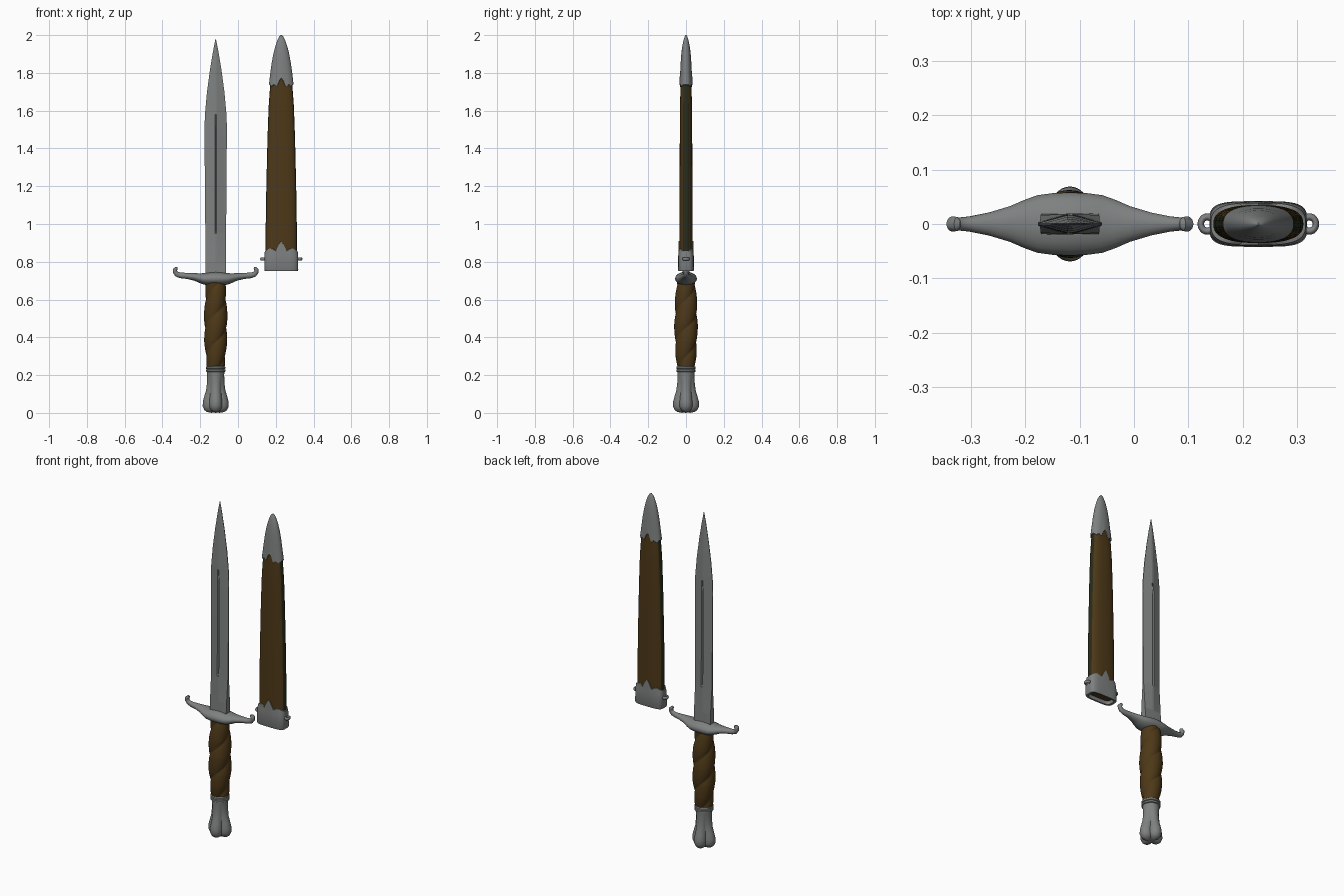
import bpy, bmesh
from math import sin, cos, pi, tau, atan2

cube = bpy.data.objects.get("Cube")
if cube:
    bpy.data.objects.remove(cube, do_unlink=True)

DAGGER_X, SHEATH_X = -0.118, 0.229


def material(name, rgb, rough=0.5):
    m = bpy.data.materials.new(name)
    m.use_nodes = True
    m.diffuse_color = (*rgb, 1)
    bsdf = next(n for n in m.node_tree.nodes if n.type == 'BSDF_PRINCIPLED')
    bsdf.inputs["Base Color"].default_value = (*rgb, 1)
    bsdf.inputs["Roughness"].default_value = rough
    return m


STEEL = material("steel grey", (0.21, 0.22, 0.22))
LEATHER = material("brown leather", (0.075, 0.04, 0.009))
DARK = material("dark edge leather", (0.022, 0.024, 0.009))


def loft(name, rings, mats, x=0.0, angle=35, caps=(True, True)):
    """Skin a list of closed rings of equal point count."""
    bm = bmesh.new()
    rows = [[bm.verts.new(p) for p in ring] for ring in rings]
    n = len(rows[0])
    for a, b in zip(rows, rows[1:]):
        for j in range(n):
            k = (j + 1) % n
            bm.faces.new((a[j], a[k], b[k], b[j]))
    for row, wanted in ((rows[0], caps[0]), (rows[-1], caps[1])):
        if wanted:
            bm.faces.new(row)
    bmesh.ops.recalc_face_normals(bm, faces=bm.faces)
    me = bpy.data.meshes.new(name)
    bm.to_mesh(me)
    bm.free()
    ob = bpy.data.objects.new(name, me)
    bpy.context.collection.objects.link(ob)
    ob.location.x = x
    for m in mats:
        me.materials.append(m)
    finish(ob, angle)
    return ob


def finish(ob, angle):
    bpy.ops.object.select_all(action='DESELECT')
    ob.select_set(True)
    bpy.context.view_layer.objects.active = ob
    bpy.ops.object.shade_smooth_by_angle(angle=angle * pi / 180)


def power(v, e):
    return abs(v) ** e * (1 if v >= 0 else -1)


def oval(rx, ry, z, square=2.0, n=48, edge=None):
    """Superellipse ring; edge(u) lifts z by the sideways position u."""
    ring = []
    for j in range(n):
        c, s = cos(tau * j / n), sin(tau * j / n)
        u = power(c, 2 / square)
        ring.append((rx * u, ry * power(s, 2 / square), z + (edge(u) if edge else 0)))
    return ring


def interp(table, z):
    for a, b in zip(table, table[1:]):
        if z <= b[0]:
            t = (z - a[0]) / (b[0] - a[0])
            t = max(t, 0)
            return [p + (q - p) * t for p, q in zip(a[1:], b[1:])]
    return list(table[-1][1:])


# Blade: squared root, diamond section, narrow fuller on both faces
def blade_ring(z, w, t, edge, groove):
    g = min(0.005, w * 0.2)
    half = [(w, -edge), (w, edge), (g, t), (0, t - groove), (-g, t)]
    return [(x, y, z) for x, y in half] + [(-w, edge, z), (-w, -edge, z)] + \
           [(-g, -t, z), (0, -t + groove, z), (g, -t, z)]


blade = [(0.72, .053, .019, .019, 0), (0.80, .054, .019, .016, 0),
         (0.95, .055, .019, .005, 0), (0.96, .055, .019, .005, .008),
         (1.30, .058, .018, .003, .008), (1.52, .059, .017, .002, .008),
         (1.58, .057, .016, .002, 0), (1.70, .046, .013, .002, 0),
         (1.82, .030, .009, .001, 0), (1.92, .013, .005, .001, 0),
         (1.98, .001, .001, .0005, 0)]
loft("blade", [blade_ring(*b) for b in blade], [STEEL], DAGGER_X, 8)

# Crossguard: oval sections swept along an arm, mirrored, tips curled upward
arm = [(0, .711, .058, .036), (.03, .710, .057, .035), (.06, .710, .053, .031),
       (.085, .714, .044, .025), (.11, .720, .033, .020), (.15, .725, .021, .016),
       (.185, .728, .014, .015), (.205, .734, .012, .014), (.215, .746, .012, .012),
       (.216, .757, .014, .012), (.208, .766, .013, .009), (.202, .767, .006, .004)]
path = [(-x, z, a, b) for x, z, a, b in reversed(arm[1:])] + arm
rings = []
for i, (x, z, ry, rz) in enumerate(path):
    p, q = path[max(i - 1, 0)], path[min(i + 1, len(path) - 1)]
    ang = atan2(q[1] - p[1], q[0] - p[0])
    rings.append([(x - sin(ang) * rz * sin(tau * j / 20), ry * cos(tau * j / 20),
                   z + cos(ang) * rz * sin(tau * j / 20)) for j in range(20)])
loft("crossguard", rings, [STEEL], DAGGER_X, 50)

# Grip: two-start twisted rope handle
grip_radius = [(0.235, .047), (0.30, .055), (0.38, .061), (0.48, .063),
               (0.58, .060), (0.65, .055), (0.70, .051)]
rings = []
for i in range(111):
    z = 0.235 + 0.455 * i / 110
    r0 = interp(grip_radius, z)[0]
    ring = []
    for j in range(48):
        a = tau * j / 48
        r = r0 - 0.010 * (1 - abs(sin(a - pi * z / 0.15)) ** 0.6)
        ring.append((r * cos(a), r * sin(a), z))
    rings.append(ring)
loft("twisted_grip", rings, [LEATHER], DAGGER_X, 60)

# Pommel: flared, four lobes that deepen toward the foot
pommel = [(0.0, .020, .1), (.005, .046, .22), (.015, .060, .28), (.035, .069, .30),
          (.06, .068, .30), (.09, .060, .28), (.12, .051, .22), (.16, .046, .12),
          (.20, .045, .04), (.225, .046, 0)]
rings = []
for z, r0, depth in pommel:
    ring = []
    for j in range(64):
        a = tau * j / 64
        r = r0 * (1 - depth * (1 - abs(cos(2 * a))))
        lift = 0.010 * (1 - abs(cos(2 * a))) if z < .03 else 0
        ring.append((r * cos(a), r * sin(a), z + lift))
    rings.append(ring)
loft("pommel", rings, [STEEL], DAGGER_X, 50)
for k, z in enumerate((0.224, 0.239)):
    collar = [oval(r, r, z + d) for d, r in
              ((-.008, .046), (-.005, .051), (.004, .051), (.008, .046))]
    loft(f"pommel_ring_{k + 1}", collar, [STEEL], DAGGER_X, 40)

# Sheath body: leather with dark edge strips on both narrow sides
body = [(0.77, .083, .035), (0.95, .083, .035), (1.20, .079, .034),
        (1.45, .073, .033), (1.62, .067, .032), (1.80, .054, .027)]
rings = [oval(*interp(body, 0.77 + 1.03 * i / 30), 0.77 + 1.03 * i / 30, 2.5)
         for i in range(31)]
sheath = loft("sheath_body", rings, [LEATHER, DARK], SHEATH_X, 50)
for f in sheath.data.polygons:
    f.material_index = int(abs(f.normal.x) > 0.8)


# Sheath tip: rounded cap, with its lower rim notched at the centre
def tip_edge(u):
    return 0.045 * max(0, 1 - abs(u) / 0.3) + 0.012 * abs(sin(u * 2.5 * pi))


tip = [(1.80, .058, .031), (1.85, .051, .0285), (1.90, .042, .025),
       (1.94, .032, .020), (1.97, .022, .014), (1.99, .012, .008), (2.0, .002, .002)]
rings = [oval(.062, .031, 1.725, 2.5, 96, tip_edge),
         oval(.065, .034, 1.727, 2.4, 96, tip_edge)]
rings += [oval(rx, ry, z, 2.1, 96) for z, rx, ry in tip]
loft("sheath_tip", rings, [STEEL], SHEATH_X, 50, (False, True))


# Sheath throat: squarish collar with a scalloped, peaked upper rim
def throat_edge(u):
    peak = 0.040 * max(0, 1 - abs(u) / 0.35)
    return peak + 0.014 * abs(cos(u * 1.5 * pi))


rings = [oval(.070, .027, .775, 4, 96), oval(.074, .031, .751, 4, 96),
         oval(.087, .039, .750, 4, 96), oval(.090, .042, .757, 4, 96),
         oval(.089, .041, .835, 3.6, 96), oval(.087, .039, .856, 3, 96, throat_edge),
         oval(.081, .033, .858, 2.6, 96, throat_edge)]
loft("sheath_throat", rings, [STEEL], SHEATH_X, 40, (False, False))

# Carry loops on both sides of the throat
for side, label in ((1, "left"), (-1, "right")):
    bpy.ops.mesh.primitive_torus_add(
        major_radius=0.012, minor_radius=0.006, major_segments=24, minor_segments=10,
        location=(SHEATH_X + side * 0.094, 0, 0.815))
    loop = bpy.context.object
    loop.name = f"carry_loop_{label}"
    loop.scale = (1, 1.1, 1.5)
    loop.data.materials.append(STEEL)
    finish(loop, 60)
